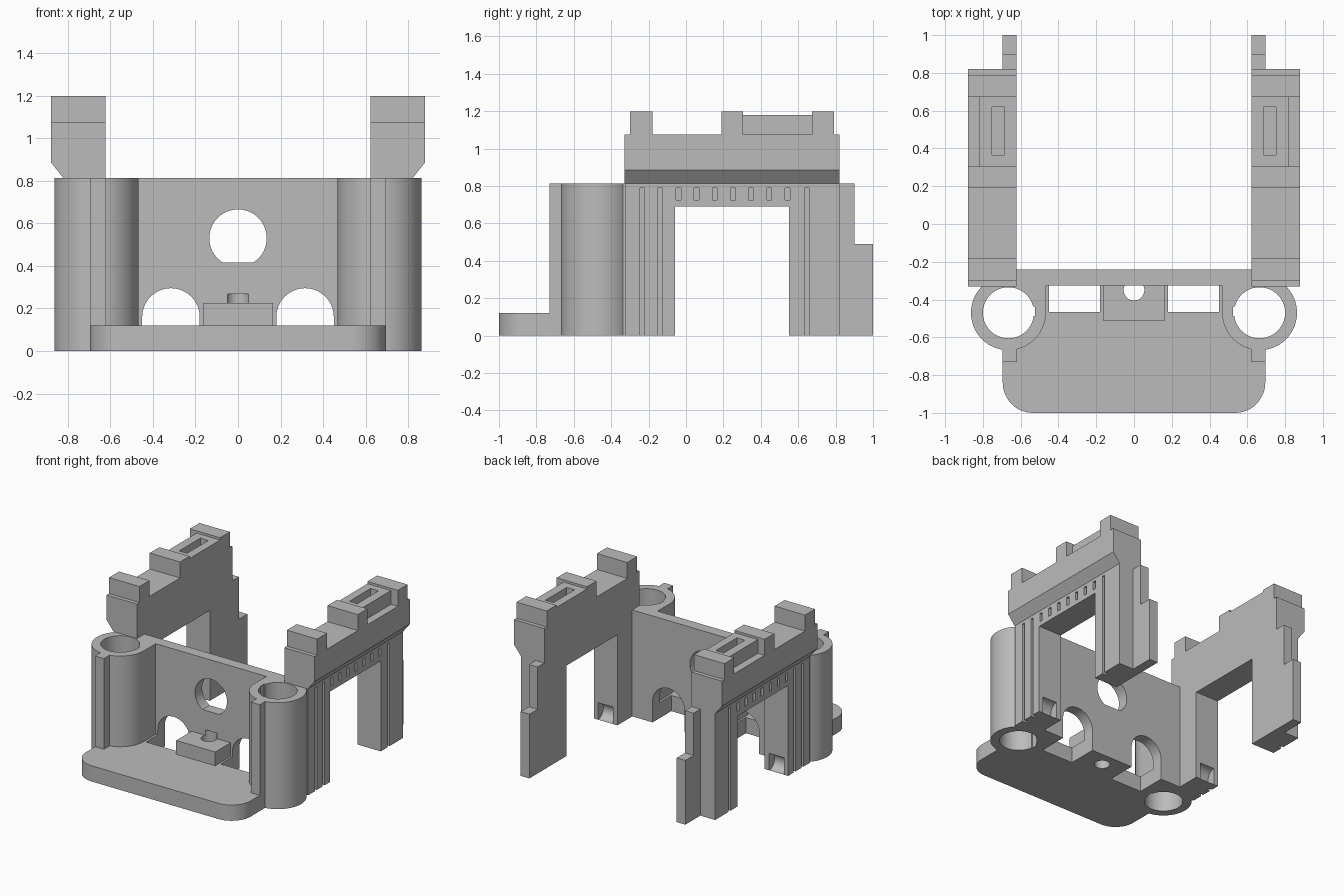
import bpy, bmesh, math
from mathutils import Vector

if "Cube" in bpy.data.objects:
    bpy.data.objects.remove(bpy.data.objects["Cube"])

stone = bpy.data.materials.new("grey_stone")
stone.diffuse_color = (0.5, 0.5, 0.5, 1)
stone.use_nodes = True
stone.node_tree.nodes["Principled BSDF"].inputs["Base Color"].default_value = stone.diffuse_color


def prism(name, pts, axis, a, b):
    """Extrude a 2D outline along an axis from a to b."""
    def place(u, v, w):
        return {"x": (w, u, v), "y": (u, w, v), "z": (u, v, w)}[axis]
    bm = bmesh.new()
    face = bm.faces.new([bm.verts.new(place(u, v, a)) for u, v in pts])
    ext = bmesh.ops.extrude_face_region(bm, geom=[face])["geom"]
    shift = Vector(place(0, 0, b - a))
    bmesh.ops.translate(bm, vec=shift, verts=[g for g in ext if isinstance(g, bmesh.types.BMVert)])
    bmesh.ops.recalc_face_normals(bm, faces=bm.faces)
    mesh = bpy.data.meshes.new(name)
    bm.to_mesh(mesh)
    bm.free()
    mesh.materials.append(stone)
    ob = bpy.data.objects.new(name, mesh)
    bpy.context.collection.objects.link(ob)
    return ob


def box(name, x0, x1, y0, y1, z0, z1):
    return prism(name, [(x0, y0), (x1, y0), (x1, y1), (x0, y1)], "z", z0, z1)


def arc(cx, cy, r, a0, a1, n):
    return [(cx + r * math.cos(math.radians(a0 + (a1 - a0) * i / n)),
             cy + r * math.sin(math.radians(a0 + (a1 - a0) * i / n))) for i in range(n + 1)]


def circle(cx, cy, r, n=64):
    return arc(cx, cy, r, 0, 360, n)[:-1]


def combine(ob, others, op):
    for o in others:
        m = ob.modifiers.new(op.lower(), "BOOLEAN")
        m.operation, m.solver, m.object = op, "EXACT", o
        bpy.context.view_layer.update()
        mesh = bpy.data.meshes.new_from_object(
            ob.evaluated_get(bpy.context.evaluated_depsgraph_get()))
        ob.modifiers.clear()
        ob.data = mesh
        bpy.data.objects.remove(o)


def finish(ob):
    bpy.ops.object.select_all(action="DESELECT")
    ob.select_set(True)
    bpy.context.view_layer.objects.active = ob
    bpy.ops.object.shade_smooth_by_angle(angle=math.radians(30))


# Gatehouse: floor plate with rounded front corners
H = 0.812
floor_outline = (arc(-0.535, -0.84, 0.16, 180, 270, 12) + arc(0.535, -0.84, 0.16, 270, 360, 12)
                 + [(0.695, -0.30), (-0.695, -0.30)])
gate = prism("gatehouse", floor_outline, "z", 0, 0.12)
adds = [box("front_wall", -0.64, 0.64, -0.325, -0.24, 0, H),
        box("block", -0.165, 0.165, -0.51, -0.30, 0.06, 0.225)]
cuts = []
for s in (-1, 1):
    # Round corner towers with a web to the wall and a front rib
    adds.append(prism("tower", circle(s * 0.665, -0.47, 0.198), "z", 0, H))
    adds.append(box("tower_web", *sorted((s * 0.467, s * 0.81)), -0.47, -0.30, 0, H))
    adds.append(box("tower_rib", *sorted((s * 0.62, s * 0.695)), -0.73, -0.62, 0, H))
    cuts.append(prism("tower_bore", circle(s * 0.665, -0.47, 0.135), "z", -0.1, 1))
    cuts.append(box("bore_key", *sorted((s * 0.525, s * 0.6)), -0.487, -0.437, -0.1, 1))
    # Arched openings that also notch the floor
    arch = arc(s * 0.315, 0.16, 0.135, 0, 180, 24) + [(s * 0.315 - 0.135, -0.1), (s * 0.315 + 0.135, -0.1)]
    cuts.append(prism("arch", arch, "y", -0.465, -0.1))
# Round window with flat sill, and the peg hole in the block
dip = math.degrees(math.asin(0.115 / 0.135))
cuts.append(prism("window", arc(0, 0.53, 0.135, -dip, 180 + dip, 40), "y", -0.5, -0.1))
cuts.append(prism("peg_hole", circle(0, -0.35, 0.055, 32), "z", -0.1, 0.267))
combine(gate, adds, "UNION")
combine(gate, cuts, "DIFFERENCE")
finish(gate)

# Side walls with gateway, overhanging parapet and merlons
for s, side in ((-1, "left"), (1, "right")):
    def sbox(name, x0, x1, *rest):
        return box(name, *sorted((s * x0, s * x1)), *rest)

    gateway = [(-0.325, 0), (-0.06, 0), (-0.06, 0.69), (0.55, 0.69), (0.55, 0),
               (0.82, 0), (0.82, 0.85), (-0.325, 0.85)]
    wall = prism("side_wall_" + side, gateway, "x", s * 0.622, s * 0.82)
    tab = [(0.75, 0), (1, 0), (1, 0.49), (0.9, 0.49), (0.9, H), (0.75, H)]
    parapet = [(0.622, H), (0.82, H), (0.878, 0.885), (0.878, 1.075), (0.622, 1.075)]
    adds = [prism("end_tab", tab, "x", s * 0.622, s * 0.695),
            prism("parapet", [(s * x, z) for x, z in parapet], "y", -0.33, 0.82),
            sbox("low_merlon", 0.622, 0.82, 0.25, 0.72, 1.0, 1.18)]
    for y0, y1 in ((-0.30, -0.18), (0.19, 0.305), (0.673, 0.79)):
        adds.append(sbox("merlon", 0.622, 0.878, y0, y1, 1.0, 1.197))
    cuts = [sbox("top_slot", 0.685, 0.752, 0.365, 0.62, 1.08, 1.3),
            prism("foot_scoop", circle(-0.06, 0.065, 0.065, 32), "x", s * 0.66, s * 0.785)]
    # Vertical grooves on the piers and small slots along the lintel
    for y in (-0.233, -0.138, 0.645):
        cuts.append(sbox("groove", 0.79, 0.9, y - 0.012, y + 0.012, -0.1, 0.79))
    for i in range(7):
        y = -0.04 + 0.097 * i
        cuts.append(sbox("lintel_slot", 0.79, 0.9, y - 0.013, y + 0.013, 0.725, 0.79))
    combine(wall, adds, "UNION")
    combine(wall, cuts, "DIFFERENCE")
    finish(wall)
